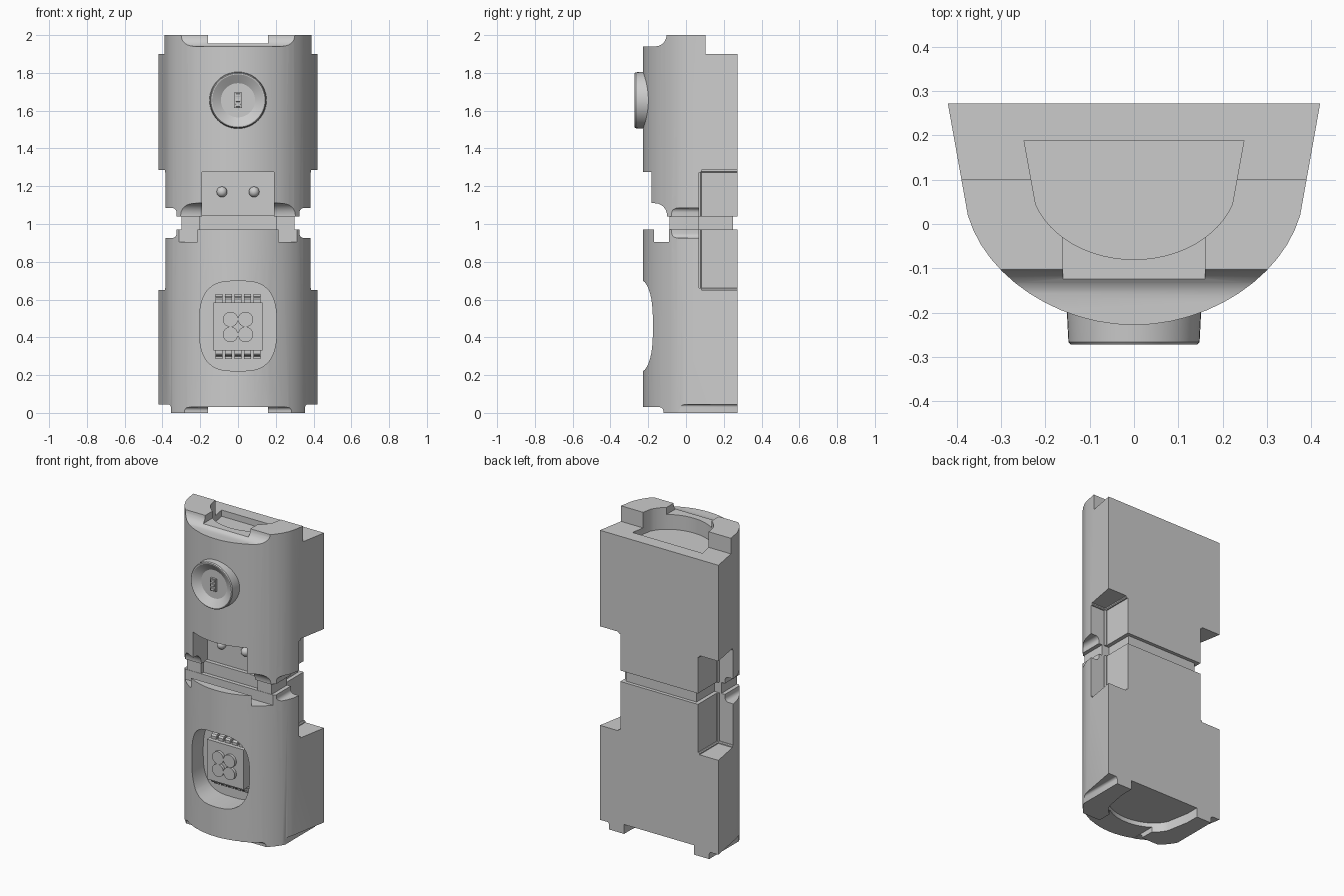
import bpy, bmesh, math

if "Cube" in bpy.data.objects:
    bpy.data.objects.remove(bpy.data.objects["Cube"])

def mesh_object(name, bm):
    bmesh.ops.recalc_face_normals(bm, faces=bm.faces)
    me = bpy.data.meshes.new(name)
    bm.to_mesh(me)
    bm.free()
    ob = bpy.data.objects.new(name, me)
    bpy.context.collection.objects.link(ob)
    return ob

def prism(name, pts, axis, lo, hi):
    """Extrude a 2D outline: axis x takes (y,z), y takes (x,z), z takes (x,y)."""
    place = {'x': lambda u, v, w: (w, u, v),
             'y': lambda u, v, w: (u, w, v),
             'z': lambda u, v, w: (u, v, w)}[axis]
    bm = bmesh.new()
    a = [bm.verts.new(place(u, v, lo)) for u, v in pts]
    b = [bm.verts.new(place(u, v, hi)) for u, v in pts]
    bm.faces.new(a)
    bm.faces.new(b)
    n = len(pts)
    for i in range(n):
        j = (i + 1) % n
        bm.faces.new((a[i], a[j], b[j], b[i]))
    return mesh_object(name, bm)

def box(name, x0, x1, y0, y1, z0, z1):
    return prism(name, [(x0, y0), (x1, y0), (x1, y1), (x0, y1)], 'z', z0, z1)

def lathe(name, profile, cx, cz, n=48):
    """Spin (radius, y) points around an axis running along y."""
    bm = bmesh.new()
    rings = []
    for r, y in profile:
        rings.append([bm.verts.new((cx + r * math.cos(2 * math.pi * i / n), y,
                                    cz + r * math.sin(2 * math.pi * i / n))) for i in range(n)])
    for a, b in zip(rings, rings[1:]):
        for i in range(n):
            j = (i + 1) % n
            bm.faces.new((a[i], a[j], b[j], b[i]))
    bm.faces.new(rings[0])
    bm.faces.new(rings[-1])
    return mesh_object(name, bm)

def bevel(ob, width, segments=3):
    m = ob.modifiers.new("soft", 'BEVEL')
    m.width, m.segments = width, segments
    return ob

def cut(target, *cutters):
    for c in cutters:
        c.hide_render = True
        m = target.modifiers.new("cut", 'BOOLEAN')
        m.operation, m.solver, m.object = 'DIFFERENCE', 'EXACT', c
        bpy.context.view_layer.objects.active = target
        bpy.ops.object.modifier_apply(modifier=m.name)
        bpy.data.objects.remove(c)

def smooth(ob, angle=30):
    bpy.ops.object.select_all(action='DESELECT')
    ob.select_set(True)
    bpy.context.view_layer.objects.active = ob
    bpy.ops.object.shade_smooth_by_angle(angle=math.radians(angle))

def d_shape(back, side, c1, c2, front, n=12):
    """Flat-backed outline with a curved front, mirrored in x."""
    half = [back]
    for i in range(n + 1):
        t = i / n
        w = ((1 - t) ** 3, 3 * t * (1 - t) ** 2, 3 * t * t * (1 - t), t ** 3)
        half.append(tuple(sum(k * p[d] for k, p in zip(w, (side, c1, c2, front))) for d in (0, 1)))
    return half + [(-x, y) for x, y in reversed(half[:-1])]

def step(u, sign, floor, up, r, far=0.6):
    """Outline of an edge step with a rounded inner corner."""
    pts = [(sign * far, floor + up * 0.25), (sign * u, floor + up * 0.25)]
    for i in range(7):
        a = i / 6 * math.pi / 2
        pts.append((sign * (u + r - r * math.cos(a)), floor + up * (r - r * math.sin(a))))
    return pts + [(sign * far, floor)]

def front_step(u, floor, up, r):
    return prism("step", step(u, -1, floor, up, r), 'x', -1, 1)

def side_steps(u, floor, up, r):
    return [prism("step", step(u, s, floor, up, r), 'y', -1, 1) for s in (-1, 1)]

def side_pockets(z0, z1):
    obs = []
    for s in (-1, 1):
        x = sorted((s * 0.275, s * 0.6))
        b = box("pocket", x[0], x[1], 0.07, 0.6, z0, z1)
        bm = bmesh.new()
        bm.from_mesh(b.data)
        bmesh.ops.bevel(bm, geom=bm.edges[:], offset=0.012, segments=3, affect='EDGES')
        bm.to_mesh(b.data)
        bm.free()
        obs.append(b)
    return obs

outline = d_shape((0.42, 0.272), (0.375, 0.02), (0.335, -0.12), (0.17, -0.228), (0, -0.228))
socket = d_shape((0.248, 0.188), (0.222, 0.045), (0.19, -0.03), (0.1, -0.08), (0, -0.08))
socket_open = [(0.25, 0.5), (0.248, 0.188)] + socket[1:-1] + [(-0.248, 0.188), (-0.25, 0.5)]

# Upper body: stepped top with socket, side pockets, front window
upper = prism("upper_body", outline, 'z', 1.04, 2.0)
cut(upper,
    box("back_step", -1, 1, 0.102, 1, 1.9, 2.2),
    front_step(0.103, 1.94, 1, 0.06),
    prism("top_socket", socket, 'z', 1.86, 2.2),
    box("top_slot", -0.16, 0.16, -0.35, 0.0, 1.955, 2.2),
    front_step(0.1, 1.11, -1, 0.065),
    *side_steps(0.325, 1.085, -1, 0.025),
    *side_pockets(0.9, 1.285),
    box("window", -0.19, 0.19, -0.4, -0.04, 0.9, 1.275))

# Lower body: stepped base with open socket, top groove, display recess
lower = prism("lower_body", outline, 'z', 0.0, 0.97)
recess = []
for i in range(48):
    a = 2 * math.pi * i / 48
    c, s = math.cos(a), math.sin(a)
    recess.append((0.205 * math.copysign(abs(c) ** 0.64, c),
                   0.46 + 0.238 * math.copysign(abs(s) ** 0.72, s)))
cut(lower,
    front_step(0.12, 0.03, -1, 0.02),
    *side_steps(0.355, 0.045, -1, 0.015),
    prism("base_socket", socket_open, 'z', -0.2, 0.06),
    box("base_slot", -0.16, 0.16, -0.4, 0.0, -0.2, 0.032),
    box("top_groove", -1, 1, -0.17, -0.09, 0.905, 1.2),
    *side_steps(0.325, 0.925, 1, 0.025),
    *side_pockets(0.65, 1.1),
    prism("display_recess", recess, 'y', -0.5, -0.06))

# Neck joining the two halves
neck = prism("neck", [(-0.3, -0.088), (-0.2, -0.088), (-0.2, -0.065), (0.2, -0.065), (0.2, -0.088),
                      (0.3, -0.088), (0.3, 0.07), (0.25, 0.07), (0.25, 0.25),
                      (-0.25, 0.25), (-0.25, 0.07), (-0.3, 0.07)], 'z', 0.965, 1.045)

# Front button with dished face and small centre fitting
button = lathe("round_button", [(0.153, -0.17), (0.148, -0.266), (0.143, -0.272), (0.137, -0.272),
                                (0.095, -0.245), (0.0905, -0.242), (0.01, -0.242)], 0, 1.655)
plate = box("button_fitting", -0.02, 0.02, -0.255, -0.22, 1.615, 1.695)
for z in (1.628, 1.655, 1.682):
    bevel(box("fitting_bar", -0.013, 0.013, -0.263, -0.24, z - 0.008, z + 0.008), 0.003, 2)

# Two round pins in the front window
for x in (-0.085, 0.085):
    bm = bmesh.new()
    bmesh.ops.create_uvsphere(bm, u_segments=24, v_segments=12, radius=0.028)
    bmesh.ops.translate(bm, verts=bm.verts, vec=(x, -0.045, 1.17))
    smooth(mesh_object("window_pin", bm), 60)

# Display block with four studs and bent legs
block = box("display_block", -0.13, 0.13, -0.13, -0.05, 0.33, 0.585)
for x in (-0.04, 0.04):
    for z in (0.415, 0.495):
        smooth(lathe("display_stud", [(0.04, -0.12), (0.04, -0.148), (0.01, -0.148)], x, z, 32))
leg = [(-0.105, 0.0), (-0.105, 0.022), (-0.096, 0.032), (-0.075, 0.036), (-0.075, 0.05), (-0.055, 0.05),
       (-0.055, 0.024), (-0.083, 0.02), (-0.09, 0.015), (-0.09, 0.0)]
for i in range(5):
    x = -0.1 + 0.05 * i
    for base, s in ((0.58, 1), (0.335, -1)):
        prism("display_leg", [(y, base + s * z) for y, z in leg], 'x', x - 0.018, x + 0.018)

for ob in (upper, lower, button):
    smooth(ob)
